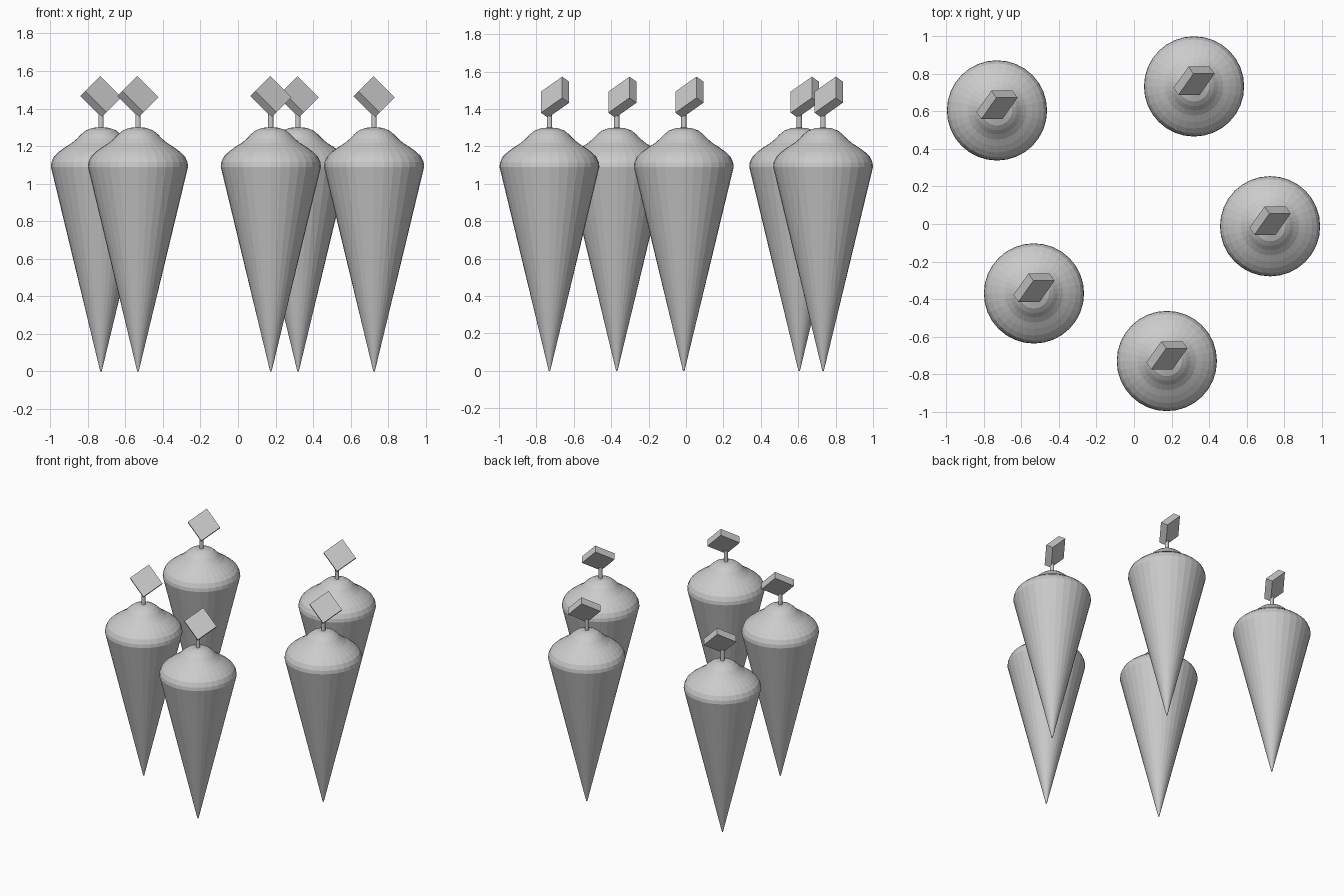
import bpy, bmesh
from math import radians, cos, sin, pi
from mathutils import Matrix

if "Cube" in bpy.data.objects:
    bpy.data.objects.remove(bpy.data.objects["Cube"])

SPOTS = [(-0.73, 0.605), (0.32, 0.733), (0.725, -0.012), (-0.533, -0.37), (0.175, -0.73)]
SIDES = 32

# radius, height: long cone, rounded rim, bell-shaped shoulder
BODY = [(0.004, 0.0), (0.267, 1.09), (0.264, 1.115), (0.25, 1.145), (0.224, 1.17),
        (0.19, 1.195), (0.155, 1.217), (0.128, 1.24), (0.105, 1.264),
        (0.08, 1.284), (0.045, 1.297), (0.015, 1.30)]


def make_object(name, bm, location):
    bmesh.ops.recalc_face_normals(bm, faces=bm.faces)
    mesh = bpy.data.meshes.new(name)
    bm.to_mesh(mesh)
    bm.free()
    obj = bpy.data.objects.new(name, mesh)
    obj.location = location
    bpy.context.collection.objects.link(obj)
    return obj


def lathe(name, profile, sides, location):
    bm = bmesh.new()
    rings = [[bm.verts.new((r * cos(2 * pi * i / sides), r * sin(2 * pi * i / sides), z))
              for i in range(sides)] for r, z in profile]
    for low, high in zip(rings, rings[1:]):
        for i in range(sides):
            j = (i + 1) % sides
            bm.faces.new((low[i], low[j], high[j], high[i]))
    bm.faces.new(rings[0][::-1])
    bm.faces.new(rings[-1])
    return make_object(name, bm, location)


def tilted_plate(name, location):
    bm = bmesh.new()
    turn = Matrix.Rotation(radians(45), 4, 'Y') @ Matrix.Rotation(radians(45), 4, 'X')
    bmesh.ops.create_cube(bm, size=1, matrix=turn @ Matrix.Diagonal((0.16, 0.16, 0.053, 1)))
    return make_object(name, bm, location)


for n, (x, y) in enumerate(SPOTS, 1):
    # pointed body
    lathe(f"cone_body_{n}", BODY, SIDES, (x, y, 0))
    # thin stem on top
    lathe(f"stem_{n}", [(0.014, 1.29), (0.014, 1.385)], 12, (x, y, 0))
    # square plate, tilted on the stem
    tilted_plate(f"tilted_plate_{n}", (x, y + 0.03, 1.463))
